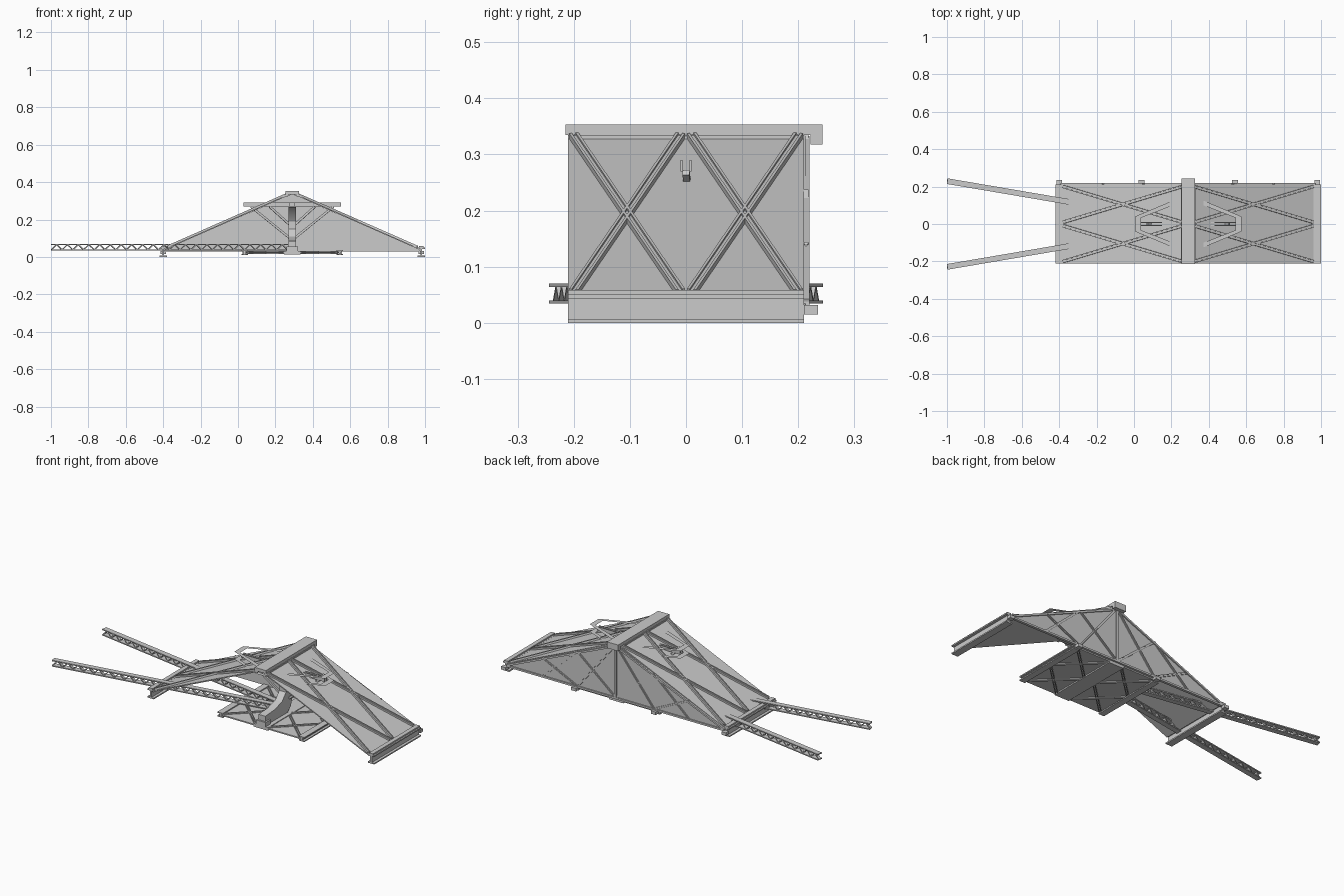
import bpy, bmesh
from mathutils import Vector, Matrix

cube = bpy.data.objects.get("Cube")
if cube:
    bpy.data.objects.remove(cube, do_unlink=True)

grey = bpy.data.materials.new("light_grey")
grey.use_nodes = True
COLOUR = (0.6, 0.6, 0.6, 1)
grey.diffuse_color = COLOUR
grey.node_tree.nodes["Principled BSDF"].inputs["Base Color"].default_value = COLOUR

MID = 0.29      # x of the ridge
HALF = 0.21     # half depth of the shelter


def finish(name, bm):
    bmesh.ops.recalc_face_normals(bm, faces=bm.faces)
    mesh = bpy.data.meshes.new(name)
    bm.to_mesh(mesh)
    bm.free()
    mesh.materials.append(grey)
    obj = bpy.data.objects.new(name, mesh)
    bpy.context.collection.objects.link(obj)
    return obj


def bar(bm, a, b, w, h, up=(0, 0, 1), lift=0, shift=0):
    """Box from a to b, w wide and h high, moved along its up and side axes."""
    a, b, up = Vector(a), Vector(b), Vector(up)
    along = (b - a).normalized()
    side = up.cross(along).normalized()
    top = along.cross(side)
    centre = (a + b) / 2 + top * lift + side * shift
    turn = Matrix((along, side, top)).transposed().to_4x4()
    size = Matrix.Diagonal(((b - a).length, w, h, 1))
    bmesh.ops.create_cube(bm, size=1, matrix=Matrix.Translation(centre) @ turn @ size)


def box(bm, lo, hi):
    lo, hi = Vector(lo), Vector(hi)
    m = Matrix.Translation((lo + hi) / 2) @ Matrix.Diagonal((*(hi - lo), 1))
    bmesh.ops.create_cube(bm, size=1, matrix=m)


def i_beam(bm, a, b, w, h, t=0.007, up=(0, 0, 1)):
    for s in (-1, 1):
        bar(bm, a, b, w, t, up, lift=s * (h - t) / 2)
    bar(bm, a, b, w * 0.25, h - t, up)


def rails(bm, a, b, up, gap=0.012, w=0.005, h=0.012):
    """Twin rails with a low strip between them."""
    for s in (-1, 1):
        bar(bm, a, b, w, h, up, shift=s * gap / 2)
    bar(bm, a, b, gap, h * 0.4, up)


def prism(bm, points, offset):
    """Extrude a flat outline by an offset vector."""
    face = bm.faces.new([bm.verts.new(p) for p in points])
    new = bmesh.ops.extrude_face_region(bm, geom=[face])["geom"]
    verts = [v for v in new if isinstance(v, bmesh.types.BMVert)]
    bmesh.ops.translate(bm, verts=verts, vec=offset)


# Sloping roof panels, lattice and end beams
for side, label in ((-1, "right"), (1, "left")):
    def on_roof(s, y, side=side):
        return Vector((MID + side * (0.02 + 0.66 * s), y, 0.335 - 0.29 * s))
    up = Vector((side * 0.29, 0, 0.66)).normalized()

    bm = bmesh.new()
    bar(bm, on_roof(0, 0), on_roof(1, 0), 2 * HALF, 0.006, up, lift=-0.003)
    finish(f"{label}_roof_panel", bm)

    bm = bmesh.new()
    for y0, y1 in ((-0.2, -0.01), (0.01, 0.2)):
        for ya, yb in ((y0, y1), (y1, y0)):
            rails(bm, on_roof(0.02, ya) + up * 0.004, on_roof(0.98, yb) + up * 0.004, up)
    finish(f"{label}_roof_lattice", bm)

    bm = bmesh.new()
    x = MID + side * 0.69
    i_beam(bm, (x, -HALF, 0.025), (x, HALF, 0.025), 0.04, 0.05)
    box(bm, (x - 0.012, -HALF, 0.05), (x + 0.012, HALF, 0.058))
    box(bm, (x - 0.014, HALF, 0.015), (x + 0.014, 0.235, 0.032))
    finish(f"{label}_end_beam", bm)

# Ridge beam with hooked rear end
bm = bmesh.new()
box(bm, (MID - 0.035, -0.215, 0.335), (MID + 0.035, 0.243, 0.353))
box(bm, (MID - 0.035, 0.222, 0.318), (MID + 0.035, 0.243, 0.335))
for s in (-1, 1):
    box(bm, (MID + s * 0.03 - 0.008, -HALF, 0.322), (MID + s * 0.03 + 0.008, HALF, 0.335))
finish("ridge_beam", bm)

# Triangular back wall
bm = bmesh.new()
prism(bm, [(MID - 0.69, 0.204, 0.03), (MID + 0.69, 0.204, 0.03), (MID, 0.204, 0.338)],
      (0, 0.009, 0))
finish("back_wall", bm)


def slope_z(x):
    return 0.335 - 0.29 * abs(x - MID) / 0.68


# Wall ribs: post, chords and crossed braces
bm = bmesh.new()
BACK = (0, 1, 0)
Y = 0.214
bar(bm, (MID, Y, 0.03), (MID, Y, 0.33), 0.012, 0.012, BACK)
bar(bm, (MID - 0.68, Y, 0.034), (MID + 0.68, Y, 0.034), 0.01, 0.012, BACK)
for s in (-1, 1):
    bar(bm, (MID, Y, 0.328), (MID + s * 0.68, Y, 0.038), 0.01, 0.012, BACK)
    for near, far in ((0, 0.24), (0.24, 0.46)):
        xa, xb = MID + s * near, MID + s * far
        rails(bm, (xa, Y, slope_z(xa)), (xb, Y, 0.035), BACK, 0.008, 0.004, 0.008)
        rails(bm, (xa, Y, 0.035), (xb, Y, slope_z(xb)), BACK, 0.008, 0.004, 0.008)
    box(bm, (MID + s * 0.25 - 0.015, 0.21, 0.015), (MID + s * 0.25 + 0.015, 0.235, 0.032))
finish("back_wall_ribs", bm)

# Floor deck with cross beams and lattice
bm = bmesh.new()
box(bm, (0.03, -HALF, 0.02), (0.55, HALF, 0.027))
box(bm, (MID - 0.045, -HALF, 0.013), (MID + 0.045, HALF, 0.031))
finish("floor_deck", bm)
bm = bmesh.new()
for s in (-1, 1):
    x = MID + s * 0.255
    i_beam(bm, (x, -HALF, 0.023), (x, HALF, 0.023), 0.035, 0.026, 0.006)
    for y0, y1 in ((-0.2, -0.01), (0.01, 0.2)):
        for ya, yb in ((y0, y1), (y1, y0)):
            rails(bm, (MID + s * 0.04, ya, 0.0235), (MID + s * 0.24, yb, 0.0235), (0, 0, 1),
                  0.01, 0.005, 0.016)
finish("floor_beams", bm)

# Converging truss rails
for s, label in ((-1, "front"), (1, "rear")):
    bm = bmesh.new()
    a, b = Vector((-0.998, s * 0.229, 0.052)), Vector((0.265, s * 0.014, 0.052))
    for lift in (-0.015, 0.015):
        bar(bm, a, b, 0.03, 0.006, lift=lift)
    count = 44
    for i in range(count):
        p, q = a.lerp(b, i / count), a.lerp(b, (i + 1) / count)
        rise = Vector((0, 0, 0.014 if i % 2 else -0.014))
        bar(bm, p + rise, q - rise, 0.016, 0.005)
    finish(f"{label}_truss_rail", bm)

# Elongated ring beam that pokes through the roof
outer = [(0.285, 0.04), (0.09, 0.122), (-0.09, 0.122), (-0.285, 0.04)]
outer += [(x, -y) for x, y in reversed(outer)]
inner = [(x * 0.89, y * 0.82) for x, y in outer]
bm = bmesh.new()
n = len(outer)
for i in range(n):
    j = (i + 1) % n
    quad = [outer[i], outer[j], inner[j], inner[i]]
    prism(bm, [(MID + x, y, 0.266) for x, y in quad], (0, 0, 0.042))
bmesh.ops.remove_doubles(bm, verts=bm.verts, dist=0.0001)
shared = [f for f in bm.faces if all(len(e.link_faces) > 2 for e in f.edges if
          abs(e.verts[0].co.z - e.verts[1].co.z) > 0.01) and abs(f.normal.z) < 0.5]
bmesh.ops.delete(bm, geom=shared, context='FACES_ONLY')
finish("ring_beam", bm)

# Spine and braces inside the ring
bm = bmesh.new()
for y in (-0.008, 0.008):
    bar(bm, (MID - 0.26, y, 0.28), (MID + 0.26, y, 0.28), 0.004, 0.02)
bar(bm, (MID, -0.11, 0.28), (MID, 0.11, 0.28), 0.03, 0.02)
for s in (-1, 1):
    bar(bm, (MID, 0.02, 0.09), (MID + s * 0.22, 0.0, 0.268), 0.012, 0.012)
    bar(bm, (MID, 0.02, 0.16), (MID + s * 0.12, 0.0, 0.268), 0.012, 0.012)
finish("ring_braces", bm)

# C-shaped column: foot reaches forward, back curves up, head reaches forward
front = [(-0.2, 0.085), (-0.12, 0.09), (-0.05, 0.11), (-0.015, 0.15),
         (-0.015, 0.19), (-0.04, 0.23), (-0.09, 0.266)]
back = [(0.06, 0.266), (0.05, 0.2), (0.045, 0.12), (0.03, 0.06), (0.0, 0.03), (-0.2, 0.03)]
bm = bmesh.new()
prism(bm, [(MID - 0.021, y, z) for y, z in front + back], (0.042, 0, 0))
column = finish("curved_column", bm)
bm = bmesh.new()
box(bm, (MID - 0.03, -0.21, 0.03), (MID + 0.03, -0.165, 0.055))
finish("column_foot", bm)

bpy.ops.object.select_all(action='DESELECT')
column.select_set(True)
bpy.context.view_layer.objects.active = column
bpy.ops.object.shade_smooth_by_angle()
